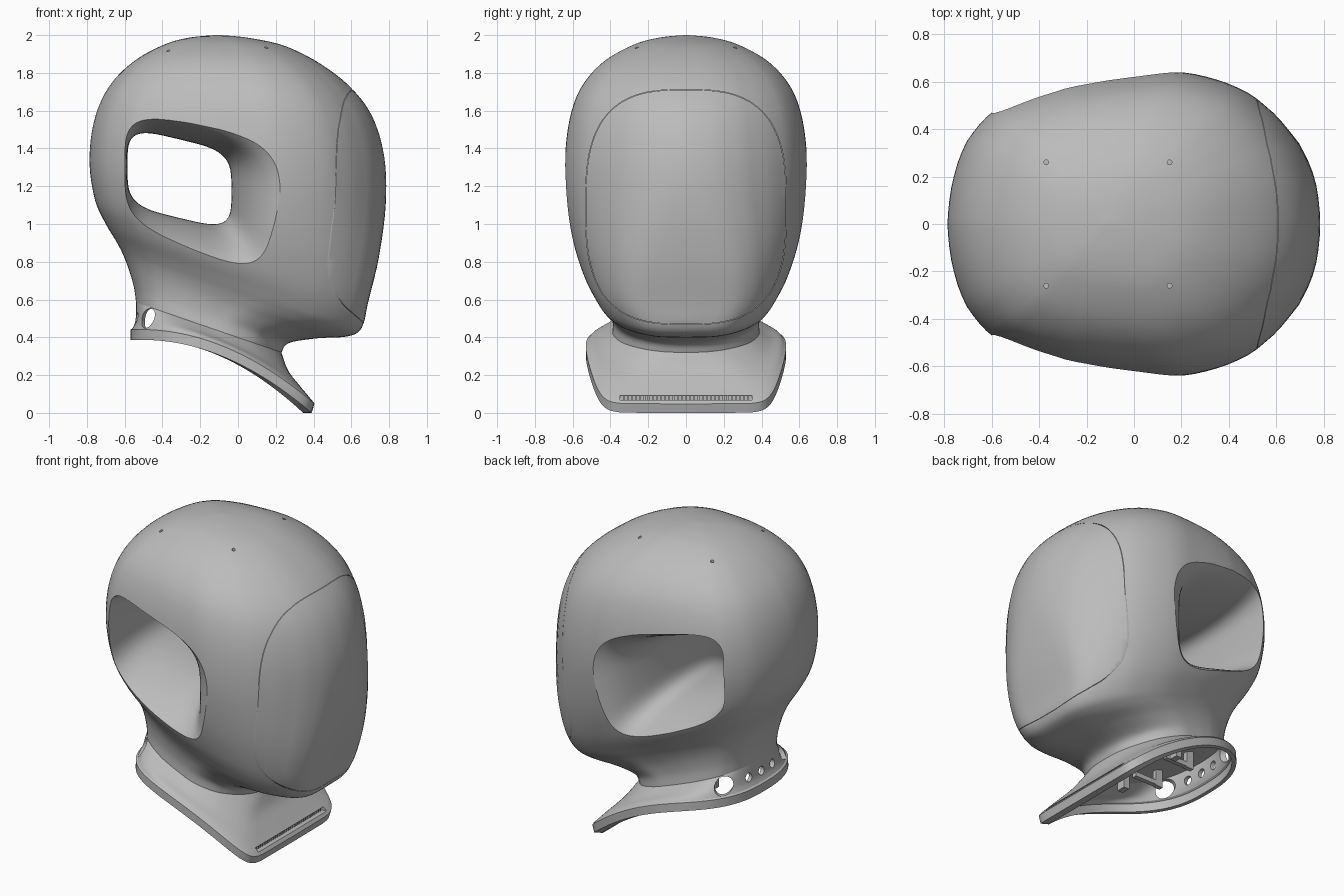
import bpy, bmesh, math
from mathutils import Vector

if "Cube" in bpy.data.objects:
    bpy.data.objects.remove(bpy.data.objects["Cube"])

SEG = 96
grey = bpy.data.materials.new("matte_grey")
grey.use_nodes = True
grey.diffuse_color = (0.5, 0.5, 0.5, 1)
grey.node_tree.nodes["Principled BSDF"].inputs["Base Color"].default_value = (0.5, 0.5, 0.5, 1)


def finish(name, bm):
    bmesh.ops.recalc_face_normals(bm, faces=bm.faces[:])
    mesh = bpy.data.meshes.new(name)
    bm.to_mesh(mesh)
    bm.free()
    mesh.materials.append(grey)
    obj = bpy.data.objects.new(name, mesh)
    bpy.context.collection.objects.link(obj)
    return obj


def activate(obj):
    bpy.ops.object.select_all(action='DESELECT')
    obj.select_set(True)
    bpy.context.view_layer.objects.active = obj


def loft(name, rings, closed=False):
    """Skin a list of point rings; cap the ends or join last to first."""
    bm = bmesh.new()
    loops = [[bm.verts.new(p) for p in ring] for ring in rings]
    pairs = list(zip(loops, loops[1:]))
    if closed:
        pairs.append((loops[-1], loops[0]))
    else:
        bm.faces.new(loops[0])
        bm.faces.new(loops[-1])
    for a, b in pairs:
        for i in range(len(a)):
            j = (i + 1) % len(a)
            bm.faces.new((a[i], a[j], b[j], b[i]))
    return finish(name, bm)


def boolean(obj, cutter, operation='DIFFERENCE'):
    mod = obj.modifiers.new("cut", 'BOOLEAN')
    mod.operation, mod.solver, mod.object = operation, 'EXACT', cutter
    activate(obj)
    bpy.ops.object.modifier_apply(modifier="cut")
    bpy.data.objects.remove(cutter)


def spline(rows, f):
    """Catmull-Rom interpolation of equal-length rows."""
    i = min(int(f), len(rows) - 2)
    t = f - i
    p = [rows[max(0, min(len(rows) - 1, i + k))] for k in (-1, 0, 1, 2)]
    return [b + 0.5 * t * (c - a + t * (2*a - 5*b + 4*c - d + t * (3*(b - c) + d - a)))
            for a, b, c, d in zip(*p)]


# Plan outline of the head: (angle from back, relative half width)
PLAN = [(0, 0), (16, .33), (26, .54), (40, .735), (63, .89), (77, .952), (90, .985), (105, 1),
        (121, .92), (134, .78), (154, .48), (167, .25), (180, 0)]


def plan_width(deg):
    for k in range(len(PLAN) - 1):
        if deg <= PLAN[k + 1][0]:
            return spline(PLAN, k + (deg - PLAN[k][0]) / (PLAN[k + 1][0] - PLAN[k][0]))[1]
    return 0


def ring(row):
    """Tilted ring: back x,z, front x,z, half width, arch, squareness of the front."""
    ax, az, bx, bz, half, arch, square = row
    pts = []
    for i in range(SEG):
        a = 2 * math.pi * i / SEG
        u, s = (1 - math.cos(a)) / 2, abs(math.sin(a))
        deg = math.degrees(math.acos(math.cos(a)))
        w = plan_width(deg) * (1 - square) + square * s ** (0.75 - 0.56 * u)
        side = 1 if a < math.pi else -1
        pts.append((ax + (bx - ax) * u, side * half * w, az + (bz - az) * u + arch * s * s))
    return pts


def superellipse(n, count=64):
    for i in range(count):
        a = 2 * math.pi * i / count
        c, s = math.cos(a), math.sin(a)
        yield math.copysign(abs(c) ** (2 / n), c), math.copysign(abs(s) ** (2 / n), s)


def rod(name, start, end, radius):
    start, end = Vector(start), Vector(end)
    turn = (end - start).to_track_quat('Z', 'Y')
    circle = [turn @ Vector((c * radius, s * radius, 0)) for c, s in superellipse(2, 24)]
    return loft(name, [[start + p for p in circle], [end + p for p in circle]])


def boxes(name, items):
    bm = bmesh.new()
    for centre, size in items:
        made = bmesh.ops.create_cube(bm, size=1)["verts"]
        bmesh.ops.scale(bm, vec=size, verts=made)
        bmesh.ops.translate(bm, vec=centre, verts=made)
    return finish(name, bm)


# Collar: flared hollow skirt from rim to neck seam
SKIRT = [(-.558, .448, .39, .07, .522, .10, 1),
         (-.545, .48, .33, .14, .50, .075, .9),
         (-.54, .53, .265, .225, .452, .035, .6),
         (-.54, .585, .23, .32, .388, 0, .1)]
outer = [(-.57, .385, .39, .0, .53, .11, 1), (-.57, .44, .405, .048, .53, .11, 1)]
outer += [spline(SKIRT, k / 5) for k in range(16)]
inner = [(a + .025, b, c - .045, d, h - .03, e, q) for a, b, c, d, h, e, q in reversed(outer)]
collar = loft("collar", [ring(r) for r in outer + inner], closed=True)

# Collar ports: a large one each side, three small ones at the back
for side in (-1, 1):
    boolean(collar, rod("port_cutter", (-.42, side * .18, .50), (-.55, side * .44, .50), .052))
for k in (-1, 0, 1):
    boolean(collar, rod("port_cutter", (-.42, k * .10, .505), (-.65, k * .14, .505), .027))

# Toothed vent slot along the front of the collar
boolean(collar, boxes("slot_cutter", [((.39, 0, .080), (.08, .70, .024))]))
teeth = boxes("vent_teeth", [((.352, -.33 + .022 * k, .080), (.02, .009, .024)) for k in range(31)])

# Brackets inside the collar
items = []
for s in (-1, 1):
    items += [((-.30, s * .14, .45), (.05, .03, .12)), ((-.22, s * .14, .41), (.20, .03, .03)),
              ((-.12, s * .24, .40), (.04, .06, .10)), ((.08, s * .18, .33), (.08, .03, .10))]
brackets = boxes("inner_brackets", items)

# Head: closed shell from neck seam to crown
HEAD = [(-.54, .585, .23, .32, .388, 0, .1),
        (-.55, .66, .27, .37, .388, 0, .1),
        (-.575, .75, .42, .395, .41, 0, .2),
        (-.605, .83, .58, .405, .445, 0, .3),
        (-.64, .90, .655, .45, .485, 0, .4),
        (-.70, 1.0, .69, .59, .55, 0, .5),
        (-.755, 1.12, .745, .82, .605, 0, .35),
        (-.785, 1.30, .782, 1.10, .637, 0, .1),
        (-.775, 1.48, .775, 1.35, .635, 0, 0),
        (-.73, 1.64, .715, 1.56, .605, 0, 0),
        (-.65, 1.77, .605, 1.715, .545, 0, .05),
        (-.525, 1.88, .44, 1.846, .435, 0, .1),
        (-.375, 1.956, .25, 1.942, .28, 0, .1),
        (-.25, 1.988, .06, 1.985, .145, 0, .1),
        (-.12, 2.0, -.09, 2.0, .01, 0, .1)]
STEPS = 5
head = loft("head_shell", [ring(spline(HEAD, k / STEPS)) for k in range((len(HEAD) - 1) * STEPS + 1)])

# Side window: tunnel through the head that flares outward and forward, easing into the lip
tunnel = []
for k in range(-34, 35):
    y = k * .02
    a = abs(y) / .62
    f = .75 * a ** 2.2 + .25 * a ** 12
    cx, cz = -.31 + .10 * f, 1.24 - .095 * f
    hx, hz = .275 + .135 * f, .208 + .2 * f
    tunnel.append([(cx + hx * c, y, cz + hz * s - (.24 + .12 * f) * hx * c) for c, s in superellipse(4)])
boolean(head, loft("window_cutter", tunnel))

# Crown pin holes
for x in (-.37, .15):
    for y in (-.26, .26):
        boolean(head, rod("pin_cutter", (x, y, 1.86), (x, y, 2.1), .01))


# Face plate: rounded panel separated from the shell by a fine seam
def panel_prism(grow):
    return loft("panel_cutter", [[(x, (.53 + grow) * c, 1.09 + (.62 + grow) * s)
                                  for c, s in superellipse(2.9, 96)] for x in (.42 - grow, 1)])


face_plate = head.copy()
face_plate.data = head.data.copy()
face_plate.name = "face_plate"
bpy.context.collection.objects.link(face_plate)
boolean(face_plate, panel_prism(0), 'INTERSECT')
boolean(head, panel_prism(.002))

for obj in (collar, head, face_plate):
    activate(obj)
    bpy.ops.object.shade_smooth_by_angle(angle=math.radians(28))
